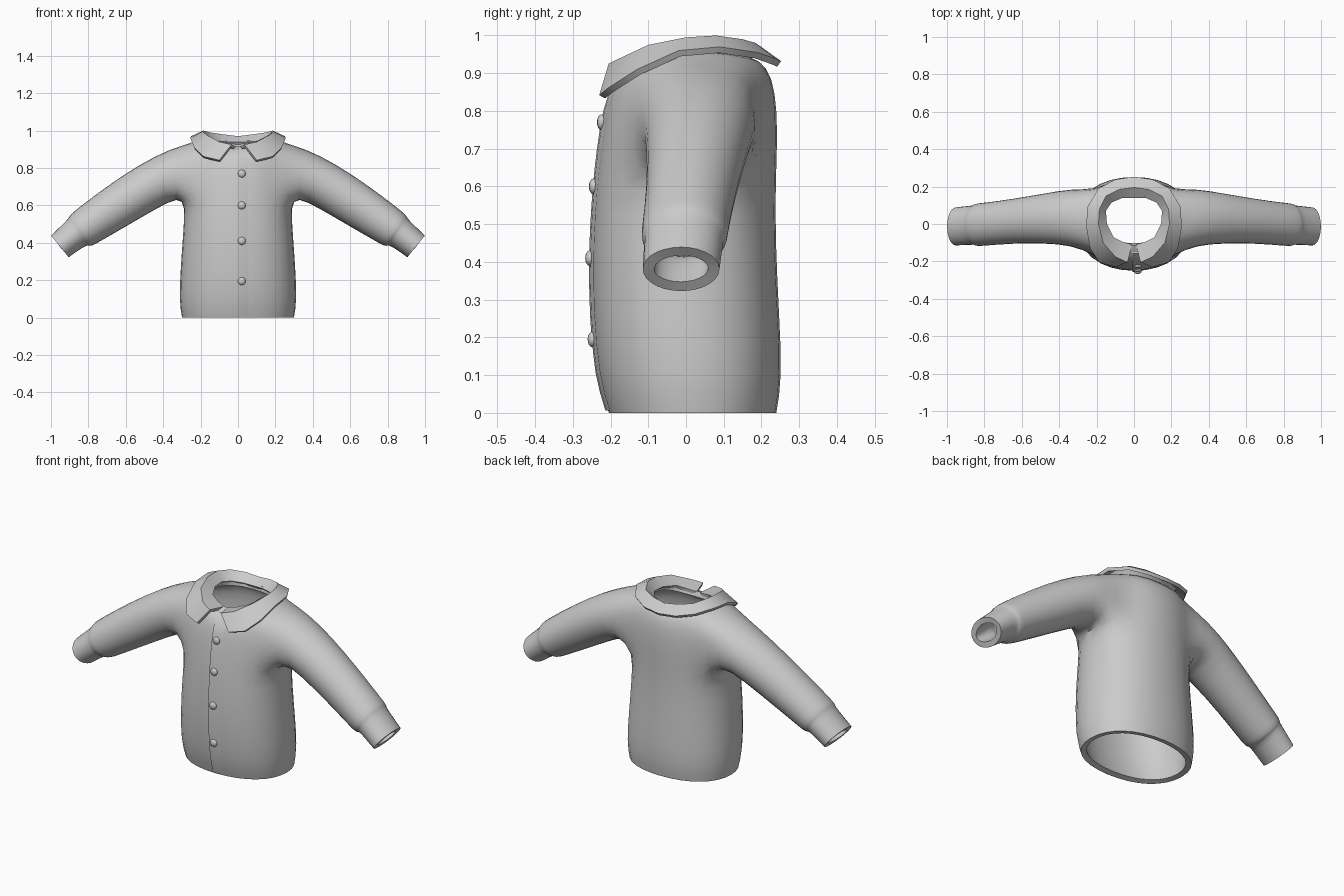
import bpy, bmesh, math
from mathutils import Vector

if "Cube" in bpy.data.objects:
    bpy.data.objects.remove(bpy.data.objects["Cube"])

cloth = bpy.data.materials.new("grey_cloth")
cloth.diffuse_color = (0.6, 0.6, 0.6, 1)
cloth.use_nodes = True
cloth.node_tree.nodes["Principled BSDF"].inputs["Base Color"].default_value = cloth.diffuse_color


def finish(name, bm, angle=40, subsurf=0, thickness=0):
    """Turn a bmesh into a shaded object with its modifiers applied."""
    bmesh.ops.recalc_face_normals(bm, faces=bm.faces)
    me = bpy.data.meshes.new(name)
    bm.to_mesh(me)
    bm.free()
    ob = bpy.data.objects.new(name, me)
    bpy.context.collection.objects.link(ob)
    me.materials.append(cloth)
    bpy.ops.object.select_all(action='DESELECT')
    ob.select_set(True)
    bpy.context.view_layer.objects.active = ob
    if subsurf:
        ob.modifiers.new("smooth", 'SUBSURF').levels = subsurf
        bpy.ops.object.modifier_apply(modifier="smooth")
    if thickness:
        m = ob.modifiers.new("cloth_thickness", 'SOLIDIFY')
        m.thickness, m.offset = thickness, -1
        bpy.ops.object.modifier_apply(modifier="cloth_thickness")
    bpy.ops.object.shade_smooth_by_angle(angle=math.radians(angle))
    return ob


def power(v, e=0.9):
    return math.copysign(abs(v) ** e, v)


# Torso rings: half width, front y, back y, z at front, side, back
N = 16
RINGS = [
    (0.300, -0.205, 0.240, 0.00, 0.00, 0.00),
    (0.316, -0.235, 0.256, 0.09, 0.09, 0.09),
    (0.307, -0.251, 0.247, 0.27, 0.27, 0.27),
    (0.294, -0.251, 0.238, 0.45, 0.45, 0.45),
    (0.283, -0.241, 0.238, 0.60, 0.60, 0.60),
    (0.280, -0.231, 0.242, 0.69, 0.70, 0.70),
    (0.275, -0.218, 0.242, 0.78, 0.81, 0.80),
    (0.250, -0.200, 0.230, 0.85, 0.935, 0.89),
    (0.200, -0.170, 0.195, 0.89, 0.965, 0.935),
    (0.165, -0.115, 0.155, 0.915, 0.95, 0.945),
]
# Sleeve rings: upper x, z, lower x, z, front y, back y
SLEEVE = [
    (0.36, 0.905, 0.315, 0.645, -0.115, 0.190),
    (0.52, 0.825, 0.43, 0.585, -0.105, 0.165),
    (0.70, 0.705, 0.60, 0.485, -0.105, 0.135),
    (0.86, 0.583, 0.745, 0.402, -0.118, 0.114),
    (0.898, 0.550, 0.785, 0.380, -0.120, 0.112),
    (0.902, 0.540, 0.80, 0.385, -0.112, 0.102),
    (0.915, 0.520, 0.818, 0.384, -0.112, 0.100),
    (1.00, 0.440, 0.905, 0.322, -0.116, 0.090),
]

bm = bmesh.new()
rings = []
for rx, yf, yb, zf, zs, zb in RINGS:
    ring = []
    for k in range(N):
        c, s = math.cos(k * math.tau / N), math.sin(k * math.tau / N)
        x = rx * 1.02 * power(c)
        y = (yf + yb) / 2 + (yb - yf) / 2 * 1.02 * power(s)
        z = zs * c * c + (zf if s < 0 else zb) * s * s
        ring.append(bm.verts.new((x, y, z)))
    rings.append(ring)

# Torso skin, leaving an armhole on each side
armhole = {14, 15, 0, 1, 6, 7, 8, 9}
for r in range(len(rings) - 1):
    for k in range(N):
        if 4 <= r <= 6 and k in armhole:
            continue
        j = (k + 1) % N
        bm.faces.new((rings[r][k], rings[r][j], rings[r + 1][j], rings[r + 1][k]))

# Sleeves and cuffs grow out of the armholes
for side in (1, -1):
    def col(k):
        return k % N if side > 0 else (8 - k) % N
    loop = [rings[4][col(k)] for k in range(-2, 3)]
    loop += [rings[r][col(2)] for r in (5, 6)]
    loop += [rings[7][col(k)] for k in range(2, -3, -1)]
    loop += [rings[r][col(-2)] for r in (6, 5)]
    n = len(loop)
    for ux, uz, lx, lz, y0, y1 in SLEEVE:
        new = []
        for j in range(n):
            a = -math.pi / 2 + (j - 2) * math.tau / n
            s, c = math.sin(a) * 1.02, math.cos(a) * 1.02
            new.append(bm.verts.new((side * ((ux + lx) / 2 + (ux - lx) / 2 * s),
                                     (y0 + y1) / 2 + (y1 - y0) / 2 * c,
                                     (uz + lz) / 2 + (uz - lz) / 2 * s)))
        for j in range(n):
            i = (j + 1) % n
            bm.faces.new((loop[j], loop[i], new[i], new[j]))
        loop = new
body = finish("shirt_body", bm, angle=45, subsurf=1, thickness=0.03)

# Collar: neck edge, fold and outer edge, from the front opening to the back
COLLAR = [
    ((0.010, -0.110, 0.915), (0.035, -0.205, 0.925), (0.100, -0.230, 0.842)),
    ((0.060, -0.095, 0.925), (0.100, -0.175, 0.940), (0.185, -0.205, 0.862)),
    ((0.110, -0.070, 0.940), (0.165, -0.100, 0.975), (0.235, -0.130, 0.910)),
    ((0.145, 0.000, 0.950), (0.190, 0.000, 0.995), (0.255, -0.020, 0.960)),
    ((0.150, 0.070, 0.950), (0.185, 0.080, 1.000), (0.250, 0.090, 0.970)),
    ((0.120, 0.115, 0.945), (0.150, 0.150, 0.990), (0.190, 0.190, 0.955)),
    ((0.060, 0.140, 0.940), (0.080, 0.185, 0.980), (0.100, 0.238, 0.938)),
    ((0.000, 0.140, 0.940), (0.000, 0.195, 0.970), (0.000, 0.252, 0.932)),
]
bm = bmesh.new()
stations = [[bm.verts.new(p) for p in st] for st in COLLAR]
stations += [[bm.verts.new((-x, y, z)) for x, y, z in st] for st in COLLAR[-2::-1]]
for a, b in zip(stations, stations[1:]):
    for i in range(2):
        bm.faces.new((a[i], b[i], b[i + 1], a[i + 1]))
bmesh.ops.recalc_face_normals(bm, faces=bm.faces)
finish("collar", bm, angle=50, thickness=0.018)


def front_y(x, z):
    """Y of the chest surface at this x and z."""
    hit, loc, _, _ = body.ray_cast(Vector((x, -1, z)), Vector((0, 1, 0)))
    return loc.y if hit else -0.2


# Front overlap: a thin strip that follows the chest and sinks into it
bm = bmesh.new()
rows = []
for i in range(19):
    z = 0.006 + 0.894 * i / 18
    pts = []
    for x, off in ((-0.008, -0.004), (-0.008, 0.008), (0.03, 0.006), (0.075, -0.003)):
        pts.append(bm.verts.new((x, front_y(x, z) - off, z)))
    rows.append(pts)
for a, b in zip(rows, rows[1:]):
    for i in range(4):
        j = (i + 1) % 4
        bm.faces.new((a[i], a[j], b[j], b[i]))
bm.faces.new(rows[0])
bm.faces.new(rows[-1])
finish("button_placket", bm, angle=40)

# Buttons
for n, z in enumerate((0.195, 0.41, 0.60, 0.77)):
    bm = bmesh.new()
    bmesh.ops.create_uvsphere(bm, u_segments=12, v_segments=8, radius=0.021)
    for v in bm.verts:
        y = v.co.y * 0.6
        v.co = (v.co.x + 0.02, y + front_y(0.02, z) - 0.007, v.co.z + z)
    finish("button_%d" % (n + 1), bm, angle=60)
